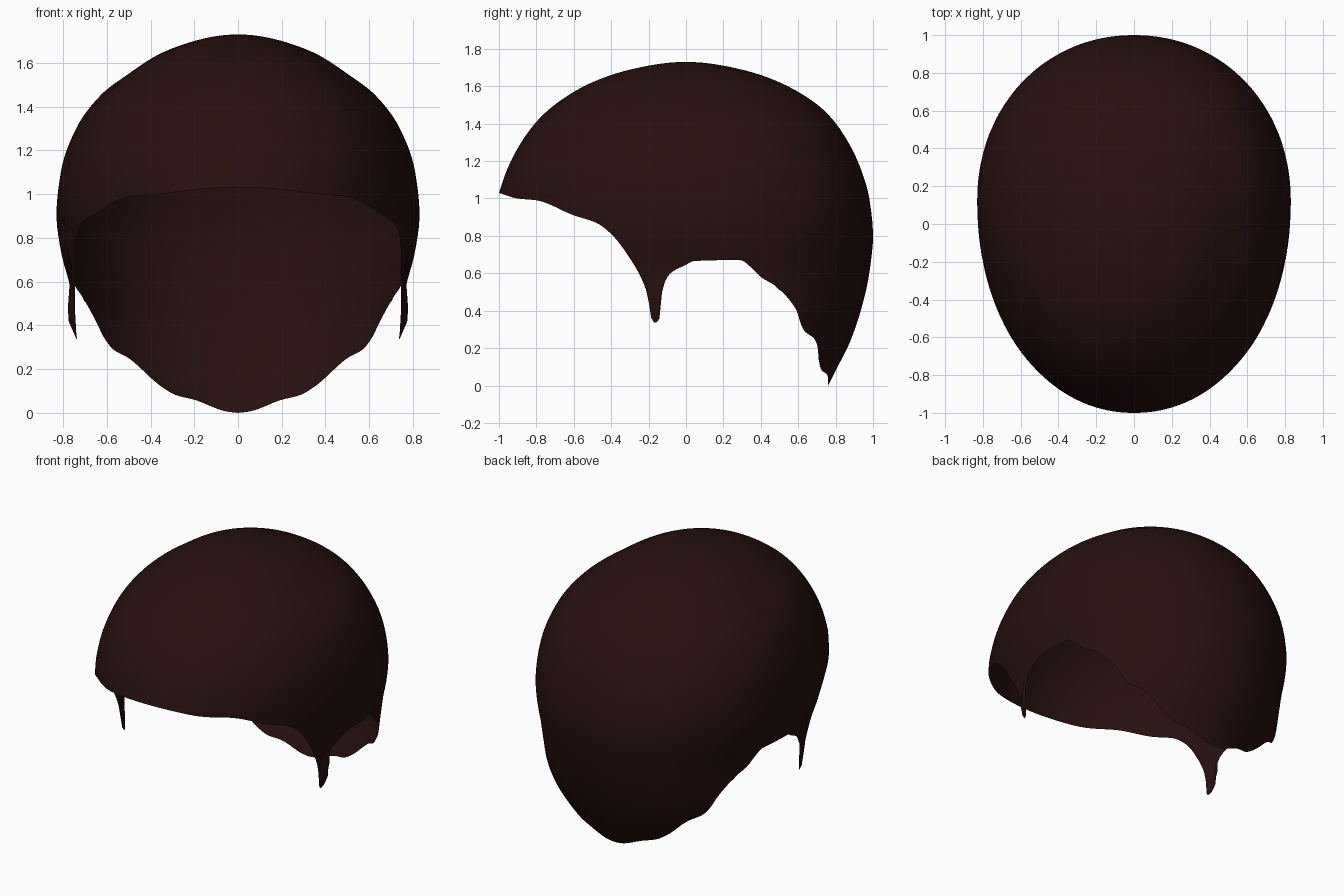
import bpy, bmesh, math

if "Cube" in bpy.data.objects:
    bpy.data.objects.remove(bpy.data.objects["Cube"])

TOP, COLS, ROWS = 1.73, 240, 44


def curve(pts):
    """Smooth interpolation through (key, value) pairs, clamped at the ends."""
    pts = sorted(pts)
    n = len(pts)
    d = [(pts[i + 1][1] - pts[i][1]) / (pts[i + 1][0] - pts[i][0]) for i in range(n - 1)]
    m = [d[0]]
    for a, b in zip(d, d[1:]):
        m.append(2 * a * b / (a + b) if a * b > 0 else 0)
    m.append(d[-1])

    def f(k):
        if k <= pts[0][0]:
            return pts[0][1]
        if k >= pts[-1][0]:
            return pts[-1][1]
        i = 0
        while k > pts[i + 1][0]:
            i += 1
        h = pts[i + 1][0] - pts[i][0]
        t = (k - pts[i][0]) / h
        return ((2*t**3 - 3*t*t + 1) * pts[i][1] + (t**3 - 2*t*t + t) * h * m[i]
                + (3*t*t - 2*t**3) * pts[i + 1][1] + (t**3 - t*t) * h * m[i + 1])
    return f


def profile(pts):
    """Dome profile given as (z, reach), splined over the root of the depth."""
    f = curve([(math.sqrt(TOP - z), r) for z, r in pts])
    return lambda z: f(math.sqrt(max(0, TOP - z)))


# Dome profiles: half width, forehead reach, nape reach and the widest line
width = profile([(1.73, 0), (1.7, .2), (1.64, .36), (1.55, .5), (1.46, .62), (1.3, .74),
                 (1.1, .81), (.9, .83), (.75, .812), (.65, .79), (.5, .775), (.4, .77),
                 (.3, .745), (.12, .63), (0, .5)])
front = profile([(1.73, 0), (1.71, -.2), (1.66, -.4), (1.57, -.6), (1.41, -.8),
                 (1.17, -.95), (1.03, -1)])
back = profile([(1.73, 0), (1.71, .2), (1.66, .4), (1.57, .6), (1.46, .75), (1.33, .85),
                (1.17, .93), (1, .98), (.8, 1), (.6, .98), (.42, .94), (.24, .88),
                (.08, .8), (0, .76)])
middle = profile([(1.73, 0), (1.6, .04), (1.3, .1), (1, .12), (0, .12)])

# Hairline: height along the side (by y) and across the nape (by x)
side_line = curve([(-1, 1.03), (-.9, 1), (-.8, .99), (-.6, .91), (-.48, .87), (-.4, .81),
                   (-.3, .68), (-.22, .53), (-.2, .45), (-.19, .37), (-.165, .335),
                   (-.14, .36), (-.128, .5), (-.1, .58), (-.07, .61), (0, .645), (.04, .665),
                   (.2, .67), (.29, .67), (.35, .63), (.4, .58), (.48, .53), (.52, .48)])
nape_line = curve([(0, 0), (.05, .006), (.2, .06), (.28, .08), (.35, .12), (.5, .25),
                   (.57, .29), (.61, .34), (.65, .42), (.7, .51), (.745, .57)])


def point(phi, z):
    c, s = math.cos(phi), math.sin(phi)
    mid = middle(z)
    reach = (mid - front(z)) if c > 0 else (back(z) - mid)
    y = mid - math.copysign(abs(c) ** .96, c) * reach
    return width(z) * max(0, s) ** .96, y, z


def above(phi, z):
    x, y, z = point(phi, z)
    return z > (side_line(y) if y < .5 else nape_line(x))


def rim(phi):
    """Walk down a strand until it meets the hairline."""
    z = 1.1
    while z > 0 and above(phi, z):
        z -= .006
    lo, hi = max(z, 0), z + .006
    for _ in range(8):
        m = (lo + hi) / 2
        lo, hi = (lo, m) if above(phi, m) else (m, hi)
    return lo


# Half of the hair shell, combed from the crown down to the hairline
bm = bmesh.new()
crown = bm.verts.new((0, 0, TOP))
strands = []
for i in range(COLS + 1):
    phi = math.pi * i / COLS
    low = rim(phi)
    strand = []
    for j in range(1, ROWS + 1):
        x, y, z = point(phi, TOP - (TOP - low) * (j / ROWS) ** 2)
        if i in (0, COLS):
            x = 0
        # sideburn tips flare slightly outward at their rear edge
        if z < .6 and -.25 < y < -.08:
            x += .035 * math.exp(-((z - .45) / .06) ** 2) * min(1, max(0, (y + .19) / .06))
        strand.append(bm.verts.new((x, y, z)))
    strands.append(strand)
for a, b in zip(strands, strands[1:]):
    bm.faces.new((crown, a[0], b[0]))
    for j in range(ROWS - 1):
        bm.faces.new((a[j], a[j + 1], b[j + 1], b[j]))
for f in bm.faces:
    f.smooth = True
bm.normal_update()
if sum(f.normal.z * f.calc_area() for f in bm.faces) < 0:
    bmesh.ops.reverse_faces(bm, faces=bm.faces[:])
mesh = bpy.data.meshes.new("hair")
bm.to_mesh(mesh)
bm.free()

hair = bpy.data.objects.new("hair", mesh)
bpy.context.collection.objects.link(hair)
mirror = hair.modifiers.new("mirror", 'MIRROR')
mirror.merge_threshold = .0005

mat = bpy.data.materials.new("dark brown")
mat.diffuse_color = (.02, .005, .005, 1)
mat.use_nodes = True
mat.node_tree.nodes["Principled BSDF"].inputs["Base Color"].default_value = mat.diffuse_color
mesh.materials.append(mat)
